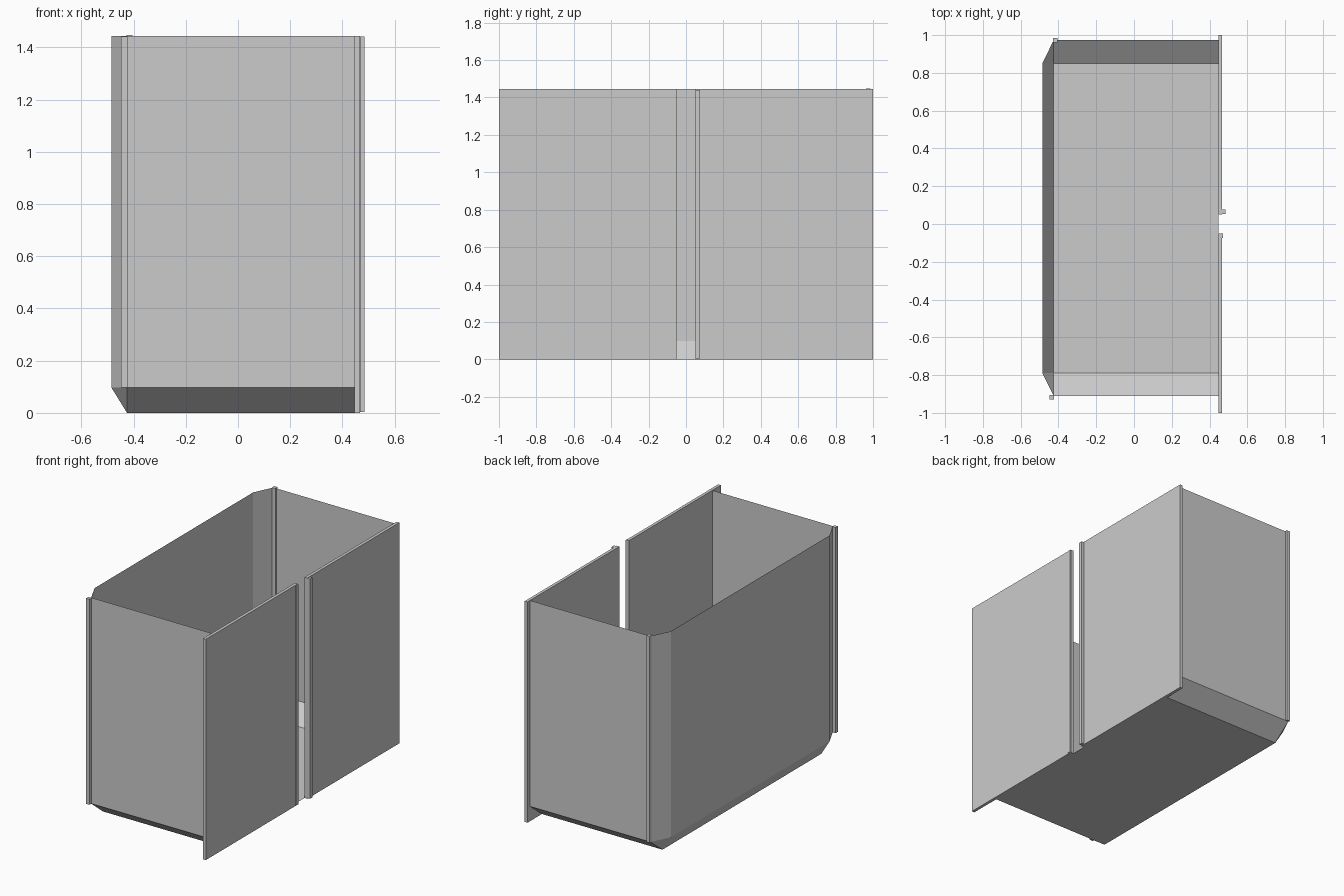
import bpy
import bmesh

if "Cube" in bpy.data.objects:
    bpy.data.objects.remove(bpy.data.objects["Cube"])

TOP = 1.444      # rim height
BEND = 0.097     # height where the walls turn in to the floor
FRONT = 0.447    # x of the panel's inner face


def finish(name, bm):
    mesh = bpy.data.meshes.new(name)
    bm.to_mesh(mesh)
    bm.free()
    obj = bpy.data.objects.new(name, mesh)
    bpy.context.collection.objects.link(obj)
    return obj


def box(name, x, y, z):
    bm = bmesh.new()
    bmesh.ops.create_cube(bm, size=1)
    for v in bm.verts:
        for i, (lo, hi) in enumerate((x, y, z)):
            v.co[i] = lo if v.co[i] < 0 else hi
    return finish(name, bm)


# Thin sheet bin: open top, open panel side, chamfered corners and floor edges
wall = [(FRONT, -0.91), (-0.425, -0.91), (-0.485, -0.79),
        (-0.485, 0.85), (-0.425, 0.974), (FRONT, 0.974)]
floor = [(FRONT, -0.79), (-0.425, -0.79), (-0.425, -0.79),
         (-0.425, 0.85), (-0.425, 0.85), (FRONT, 0.85)]
bm = bmesh.new()
rings = [[bm.verts.new((x, y, z)) for x, y in outline]
         for outline, z in ((floor, 0), (wall, BEND), (wall, TOP))]
for low, high in zip(rings, rings[1:]):
    for i in range(len(wall) - 1):
        bm.faces.new((low[i + 1], low[i], high[i], high[i + 1]))
bm.faces.new([rings[0][i] for i in (0, 1, 3, 5)])
bmesh.ops.remove_doubles(bm, verts=bm.verts[:], dist=0.0001)
finish("bin_shell", bm)

# Two flat panels with a narrow slot between them
for side, y in (("near", (-1, -0.05)), ("far", (0.05, 1))):
    box(side + "_panel", (FRONT, 0.467), y, (0, TOP))

# Edge strips along the slot
box("near_slot_strip", (FRONT, 0.472), (-0.075, -0.051), (0.004, TOP - 0.003))
box("far_slot_strip", (0.46, 0.485), (0.052, 0.076), (0.004, TOP - 0.003))

# Square corner posts
box("near_corner_post", (-0.448, -0.423), (-0.93, -0.906), (BEND, TOP - 0.003))
box("far_corner_post", (-0.428, -0.404), (0.962, 0.986), (BEND, TOP + 0.004))
